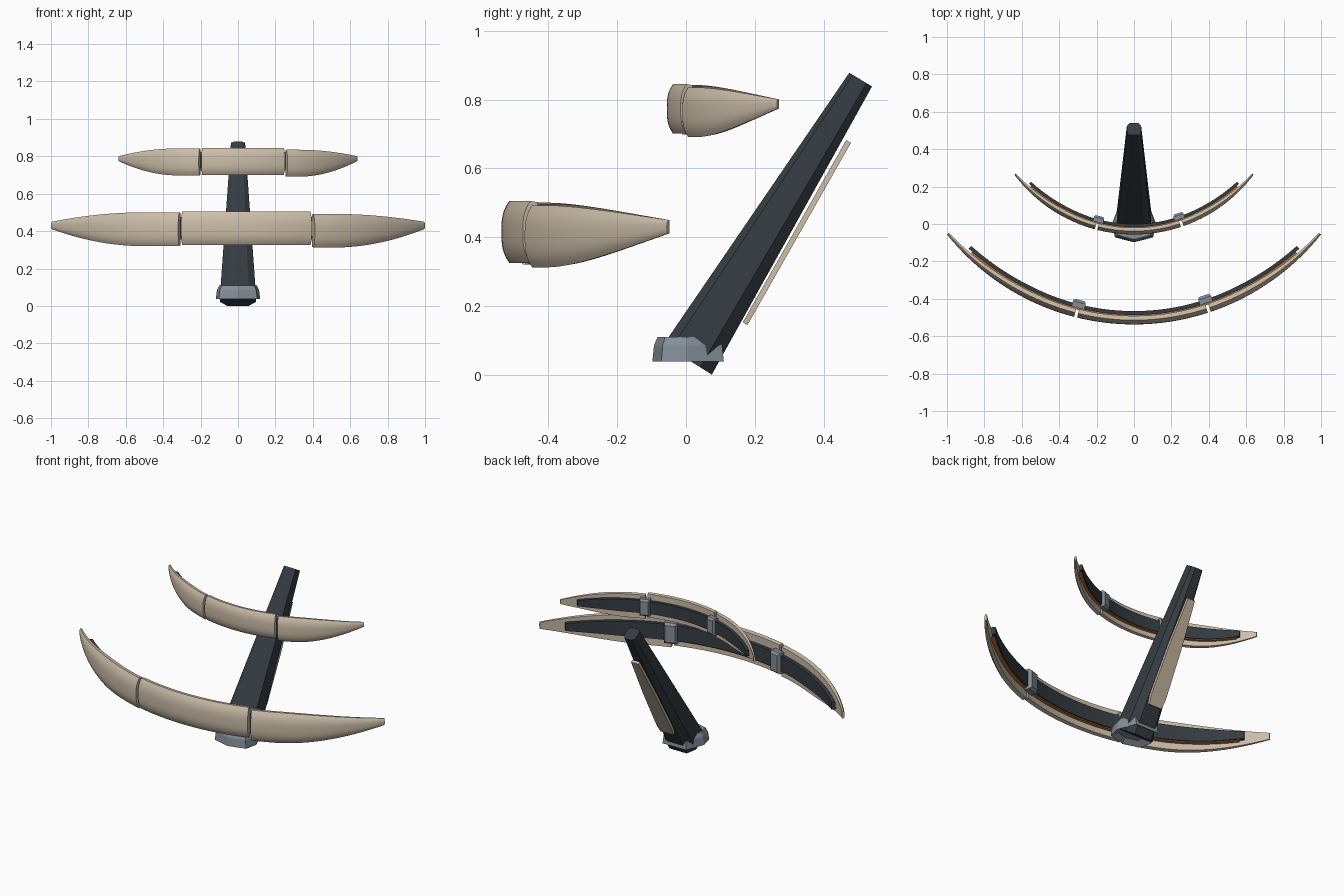
import bpy, bmesh, math
from mathutils import Vector

if "Cube" in bpy.data.objects:
    bpy.data.objects.remove(bpy.data.objects["Cube"])


def material(name, rgb):
    m = bpy.data.materials.new(name)
    m.use_nodes = True
    m.diffuse_color = (*rgb, 1)
    node = m.node_tree.nodes["Principled BSDF"]
    node.inputs["Base Color"].default_value = (*rgb, 1)
    node.inputs["Roughness"].default_value = 0.7
    return m


BEIGE = material("warm beige", (0.60, 0.51, 0.39))
DARK = material("dark slate", (0.035, 0.046, 0.055))
GREY = material("steel grey", (0.23, 0.27, 0.31))
ORANGE = material("burnt orange", (0.50, 0.17, 0.04))


def loft(name, rings, mat, smooth=True):
    """Skin a list of matching closed rings and cap both ends."""
    bm = bmesh.new()
    loops = [[bm.verts.new(p) for p in ring] for ring in rings]
    n = len(loops[0])
    for a, b in zip(loops, loops[1:]):
        for i in range(n):
            j = (i + 1) % n
            bm.faces.new((a[i], a[j], b[j], b[i]))
    bm.faces.new(loops[0])
    bm.faces.new(loops[-1])
    bmesh.ops.recalc_face_normals(bm, faces=bm.faces)
    mesh = bpy.data.meshes.new(name)
    bm.to_mesh(mesh)
    bm.free()
    mesh.materials.append(mat)
    ob = bpy.data.objects.new(name, mesh)
    bpy.context.collection.objects.link(ob)
    if smooth:
        bpy.ops.object.select_all(action="DESELECT")
        ob.select_set(True)
        bpy.context.view_layer.objects.active = ob
        bpy.ops.object.shade_smooth_by_angle(angle=math.radians(35))
    return ob


def steps(a, b, n):
    return [a + (b - a) * i / n for i in range(n + 1)]


def arc_blade(label, span, front, radius, half, tip_half, tip_z, thick, seams, gap, levels):
    """Curved three-piece blade with its liner, trim and clips."""

    def on_arc(x, depth, z):
        a = math.asin(x / radius)
        r = radius - depth
        return Vector((r * math.sin(a), front + radius - r * math.cos(a), z))

    def taper(x):
        return max(0, (abs(x) / span - 0.52) / 0.48) ** 2

    def mix(a, b, s):
        return a + (b - a) * s

    # Beige shells: rounded front, flat back
    cuts = [-span, seams[0], seams[1], span]
    for i, part in enumerate(("right", "centre", "left")):
        x0 = cuts[i] + (gap / 2 if i > 0 else 0)
        x1 = cuts[i + 1] - (gap / 2 if i < 2 else 0)
        rings = []
        for x in steps(x0, x1, 24):
            s = taper(x)
            h, zc = mix(half, tip_half, s), mix(levels[i], tip_z, s)
            d = mix(thick, thick * 0.3, s)
            ring = [on_arc(x, d * 0.5 * abs(t) ** 3, zc + h * t) for t in steps(-1, 1, 12)]
            ring += [on_arc(x, d, zc + h * t) for t in (0.96, -0.96)]
            rings.append(ring)
        loft(f"{label}_{part}_shell", rings, BEIGE)

    # Bands that follow the inside of the arc
    def band(name, reach, d0, d1, low, high, mat):
        rings = []
        for x in steps(-reach, reach, 40):
            s = taper(x)
            h, zc = mix(half, tip_half, s), mix(levels[1], tip_z, s)
            shift = thick * 0.5 * s
            rings.append([on_arc(x, d - shift, zc + h * t)
                          for d, t in ((d0, low), (d1, low), (d1, high), (d0, high))])
        loft(name, rings, mat)

    band(f"{label}_liner", span * 0.91, thick * 1.1, thick * 1.55, -0.5, 0.5, DARK)
    band(f"{label}_trim", span * 0.89, thick * 0.9, thick * 1.4, -0.57, -0.5, ORANGE)

    # Clips joining the shells behind each seam
    for side, x in zip(("right", "left"), seams):
        w, h = half * 0.4, half * 0.68
        rings = []
        for d, k in ((1.1, 1), (1.75, 1), (2.05, 0.8)):
            rings.append([on_arc(x + w * k * sx, thick * d, levels[1] + h * k * sz)
                          for sx, sz in ((-1, -1), (1, -1), (1, 1), (-1, 1))])
        loft(f"{label}_{side}_clip", rings, GREY, False)


arc_blade("lower", 1.0, -0.537, 1.28, 0.09, 0.02, 0.43, 0.046,
          (-0.312, 0.403), 0.016, (0.41, 0.415, 0.402))
arc_blade("upper", 0.64, -0.056, 0.80, 0.072, 0.014, 0.787, 0.036,
          (-0.203, 0.258), 0.014, (0.77, 0.773, 0.763))


# Leaning post with chamfered corners
def post_ring(front, back, w):
    f, b = Vector((0, *front)), Vector((0, *back))
    half = [(0.6, 0), (1, 0.15), (1, 0.76), (0.6, 1)]
    outline = half + [(-x, t) for x, t in reversed(half)]
    return [f.lerp(b, t) + Vector((x * w, 0, 0)) for x, t in outline]


loft("post", [post_ring((-0.065, 0.088), (0.075, 0.0), 0.095),
              post_ring((0.475, 0.878), (0.541, 0.838), 0.038)], DARK, False)

# Beige plate floating just behind the post
low, top = Vector((0, 0.165, 0.152)), Vector((0, 0.466, 0.682))
out = Vector((0, 0.87, -0.49)) * 0.016
sides = [(0, 0.042), (0.08, 0.05), (0.55, 0.042), (1, 0.024)]
outline = [low.lerp(top, t) + Vector((w, 0, 0)) for t, w in sides]
outline += [low.lerp(top, t) - Vector((w, 0, 0)) for t, w in reversed(sides)]
loft("back_plate", [outline, [p + out for p in outline]], BEIGE, False)


# Faceted collar around the foot of the post
def collar_ring(z, k):
    half = [(0, -0.096), (0.1, -0.07), (0.116, 0.0), (0.075, 0.108)]
    pts = half + [(-x, y) for x, y in reversed(half[1:])]
    return [(x * k, y * k, z) for x, y in pts]


loft("collar", [collar_ring(0.06, 0.7), collar_ring(0.038, 1.02), collar_ring(0.085, 0.97),
                collar_ring(0.11, 0.86)], GREY, False)
